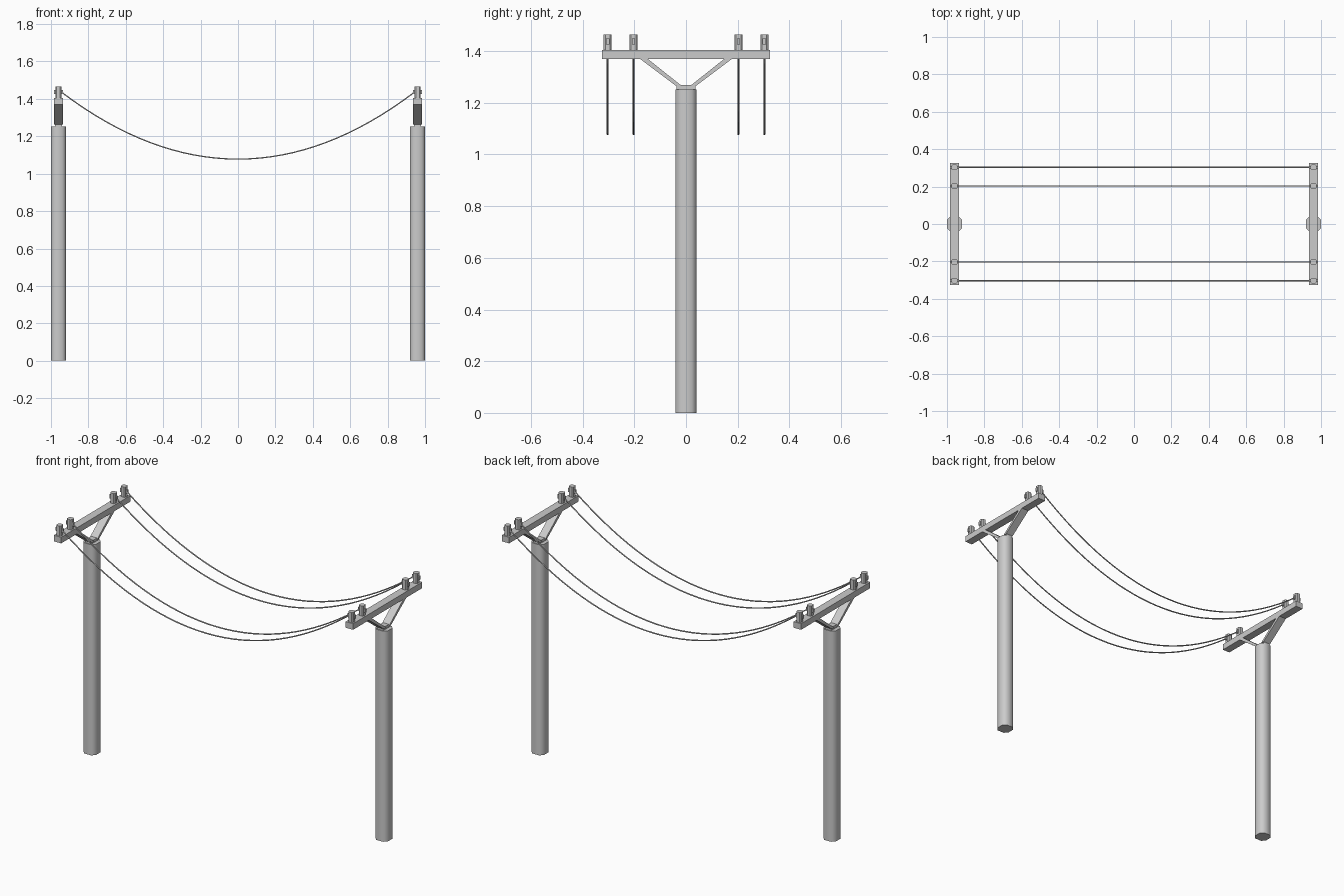
import bpy, bmesh, math

if "Cube" in bpy.data.objects:
    bpy.data.objects.remove(bpy.data.objects["Cube"])

PX = 0.96  # pole position along x


def prism(name, pts, axis, lo, hi, smooth=False):
    """Extrude a 2D outline along axis: 'z' takes (x, y), 'x' takes (y, z)."""
    bm = bmesh.new()
    to3d = (lambda p, d: (p[0], p[1], d)) if axis == 'z' else (lambda p, d: (d, p[0], p[1]))
    a = [bm.verts.new(to3d(p, lo)) for p in pts]
    b = [bm.verts.new(to3d(p, hi)) for p in pts]
    n = len(pts)
    bm.faces.new(a[::-1])
    bm.faces.new(b)
    for i in range(n):
        bm.faces.new((a[i], a[(i + 1) % n], b[(i + 1) % n], b[i]))
    bmesh.ops.recalc_face_normals(bm, faces=bm.faces)
    me = bpy.data.meshes.new(name)
    bm.to_mesh(me)
    bm.free()
    ob = bpy.data.objects.new(name, me)
    bpy.context.collection.objects.link(ob)
    if smooth:
        bpy.ops.object.select_all(action='DESELECT')
        ob.select_set(True)
        bpy.context.view_layer.objects.active = ob
        bpy.ops.object.shade_smooth_by_angle(angle=math.radians(50))
    return ob


def rect(x0, x1, y0, y1):
    return [(x0, y0), (x1, y0), (x1, y1), (x0, y1)]


def chamfered(cx, cy, r, c):
    h = r - c
    return [(cx + x, cy + y) for x, y in
            [(r, -h), (r, h), (h, r), (-h, r), (-r, h), (-r, -h), (-h, -r), (h, -r)]]


for side, s in (("left", -1), ("right", 1)):
    x = s * PX
    # Octagonal pole and the foot plate that carries the braces
    prism(f"pole_{side}", chamfered(x, 0, 0.041, 0.019), 'z', 0, 1.252, True)
    prism(f"brace_foot_{side}", [(-0.036, 1.245), (0.036, 1.245), (0.036, 1.264),
          (0.018, 1.269), (-0.018, 1.269), (-0.036, 1.264)], 'x', x - 0.019, x + 0.019)
    for end, t in (("front", -1), ("back", 1)):
        # Half of the crossarm and its diagonal brace
        prism(f"crossarm_{side}_{end}", rect(0, t * 0.325, 1.369, 1.405), 'x', x - 0.024, x + 0.024)
        prism(f"brace_{side}_{end}", [(t * 0.012, 1.262), (t * 0.034, 1.262),
              (t * 0.178, 1.370), (t * 0.148, 1.370)], 'x', x - 0.024, x + 0.024)
        for k, d in enumerate((0.203, 0.303)):
            # Insulator with the clamp pin that holds the wire
            y = t * d
            prism(f"insulator_{side}_{end}_{k}", chamfered(x, y, 0.0155, 0.006), 'z', 1.403, 1.465)
            prism(f"wire_clamp_{side}_{end}_{k}", rect(y - 0.006, y + 0.006, 1.426, 1.448),
                  'x', x - 0.024, x + 0.024)

# Sagging wires
for i, y in enumerate((-0.303, -0.203, 0.203, 0.303)):
    cu = bpy.data.curves.new(f"wire_{i}", 'CURVE')
    cu.dimensions = '3D'
    cu.bevel_depth = 0.0037
    cu.bevel_resolution = 1
    cu.use_fill_caps = True
    sp = cu.splines.new('POLY')
    n = 33
    sp.points.add(n - 1)
    for j in range(n):
        u = 2 * j / (n - 1) - 1
        sp.points[j].co = (u * 0.945, y, 1.078 + 0.359 * u * u, 1)
    bpy.context.collection.objects.link(bpy.data.objects.new(f"wire_{i}", cu))
